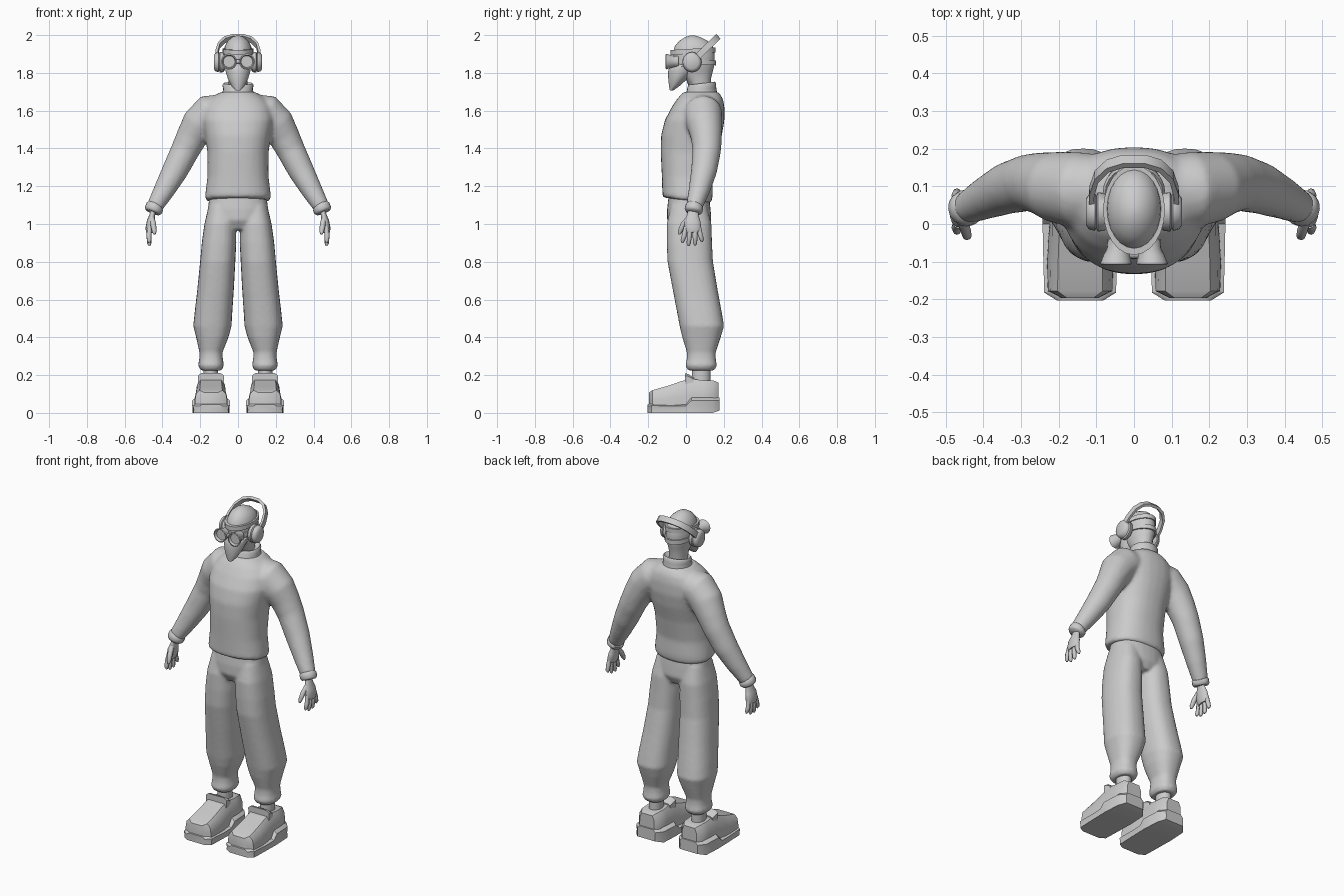
import bpy, bmesh, math
from mathutils import Vector as V

grey = bpy.data.materials.new("plain grey")
grey.diffuse_color = (0.6, 0.6, 0.6, 1)


def loft(name, rings, angle=50):
    """Skin a list of equal-length point rings and cap both ends."""
    bm = bmesh.new()
    vs = [[bm.verts.new(p) for p in r] for r in rings]
    n = len(vs[0])
    for a, b in zip(vs, vs[1:]):
        for i in range(n):
            bm.faces.new((a[i], a[(i + 1) % n], b[(i + 1) % n], b[i]))
    bm.faces.new(vs[0][::-1])
    bm.faces.new(vs[-1])
    bmesh.ops.recalc_face_normals(bm, faces=bm.faces)
    me = bpy.data.meshes.new(name)
    bm.to_mesh(me)
    bm.free()
    ob = bpy.data.objects.new(name, me)
    bpy.context.collection.objects.link(ob)
    me.materials.append(grey)
    shade(ob, angle)
    return ob


def select(obs):
    bpy.ops.object.select_all(action='DESELECT')
    for o in obs:
        o.select_set(True)
    bpy.context.view_layer.objects.active = obs[0]


def shade(ob, angle):
    select([ob])
    bpy.ops.object.shade_smooth_by_angle(angle=math.radians(angle))


def oval(c, u, v, n=20, p=2.0):
    """Superellipse ring around c spanned by the half axes u and v."""
    out = []
    for i in range(n):
        t = 2 * math.pi * i / n
        f = lambda k: math.copysign(abs(k) ** (2 / p), k)
        out.append(V(c) + V(u) * f(math.cos(t)) + V(v) * f(math.sin(t)))
    return out


def level(z, x0, x1, y0, y1, n=20, p=2.2, tilt=0):
    """Horizontal ring from its extents; tilt raises it towards the back."""
    ry = (y1 - y0) / 2
    return oval(((x0 + x1) / 2, (y0 + y1) / 2, z), ((x1 - x0) / 2, 0, 0), (0, ry, ry * tilt), n, p)


def tube(name, path, n=16, squash=1.0, angle=60):
    """Round limb through (x, y, z, radius) points; squash thins it across x."""
    rings = []
    for i, q in enumerate(path):
        d = (V(path[min(i + 1, len(path) - 1)][:3]) - V(path[max(i - 1, 0)][:3])).normalized()
        u = V((0, 1, 0)).cross(d).normalized()
        rings.append(oval(q[:3], u * q[3] * squash, d.cross(u) * q[3], n))
    return loft(name, rings, angle)


def mirror(ob):
    m = ob.modifiers.new("mirror", 'MIRROR')
    m.use_axis[0] = True
    select([ob])
    bpy.ops.object.modifier_apply(modifier=m.name)
    return ob


def fuse(name, obs, voxel, rounds):
    """Melt overlapping pieces into one garment."""
    select(obs)
    bpy.ops.object.join()
    ob = bpy.context.object
    ob.name = name
    r = ob.modifiers.new("remesh", 'REMESH')
    r.mode, r.voxel_size = 'VOXEL', voxel
    s = ob.modifiers.new("smooth", 'SMOOTH')
    s.iterations = rounds
    for m in ("remesh", "smooth"):
        bpy.ops.object.modifier_apply(modifier=m)
    shade(ob, 60)
    return ob


# sweater: torso with two sleeves
torso = [(1.125, .168, -.12, .13, -.12), (1.14, .176, -.126, .138, -.12), (1.17, .172, -.126, .142, -.08),
         (1.25, .162, -.128, .14, 0), (1.38, .162, -.134, .165, 0), (1.47, .175, -.132, .19, 0),
         (1.55, .19, -.112, .204, 0), (1.62, .18, -.075, .204, 0), (1.665, .145, -.045, .195, 0),
         (1.70, .09, -.012, .172, 0)]
body = loft("torso", [level(z, -w, w, a, b, 28, 2.3, t) for z, w, a, b, t in torso])
sleeve = mirror(tube("sleeve", [(.07, .09, 1.60, .09), (.15, .09, 1.585, .102), (.205, .098, 1.53, .095),
                                (.245, .108, 1.46, .083), (.28, .11, 1.39, .076), (.335, .095, 1.28, .069),
                                (.39, .07, 1.18, .057), (.445, .042, 1.085, .043)], 20))
fuse("sweater", [body, sleeve], .011, 7)

# collar and cuffs
loft("collar", [level(z, -w, w, a, b, 24, 2, .12) for z, w, a, b in
                ((1.68, .088, -.015, .165), (1.715, .078, .005, .16), (1.735, .083, .008, .16),
                 (1.745, .076, .016, .153), (1.73, .062, .03, .14))])
mirror(tube("cuff", [(.435, .048, 1.10, .040), (.44, .045, 1.093, .048), (.449, .04, 1.072, .048),
                     (.453, .038, 1.062, .040)]))

# trousers: pelvis with two legs
pelvis = loft("pelvis", [level(z, -w, w, a, b, 28, 2.3) for z, w, a, b in
                         ((1.17, .148, -.09, .12), (1.08, .16, -.1, .13), (1.02, .15, -.1, .135),
                          (.97, .09, -.07, .11))])
leg = mirror(loft("leg", [level(*r, n=24, p=2.4) for r in
                          ((1.10, .012, .155, -.08, .11), (1.0, .010, .178, -.102, .135),
                           (.90, .009, .192, -.102, .138), (.80, .014, .201, -.098, .143),
                           (.65, .022, .216, -.07, .168), (.53, .03, .23, -.047, .19),
                           (.46, .034, .237, -.034, .202), (.40, .05, .222, -.02, .184),
                           (.32, .082, .204, .005, .157), (.285, .08, .205, .004, .158),
                           (.25, .074, .212, -.003, .164), (.225, .086, .198, .01, .15))]))
fuse("trousers", [pelvis, leg], .009, 5)

# ankles
mirror(loft("ankle", [level(z, .105, .182, .03, .13, 14, 2) for z in (.12, .24)]))

# shoes: blocky cross-sections strung along y
def shoe_part(name, sections, c=.143):
    rings = []
    for y, wb, wt, zb, zt in sections:
        zm = zt - (zt - zb) * .22
        half = [(wb, zb), (wb * .99, zb + (zt - zb) * .4), (wt * 1.06, zm), (wt * .8, zt)]
        rings.append([(c + x, y, z) for x, z in half] + [(c - x, y, z) for x, z in reversed(half)])
    return mirror(loft(name, rings, 40))

shoe_part("shoe_upper", [(-.196, .05, .045, .03, .108), (-.178, .086, .075, .03, .12), (-.10, .088, .073, .03, .142),
                         (-.03, .084, .07, .03, .166), (.02, .08, .07, .03, .182), (.09, .078, .07, .03, .172),
                         (.145, .074, .066, .03, .172), (.172, .05, .045, .03, .16)])
shoe_part("shoe_sole", [(-.203, .058, .058, 0, .045), (-.182, .092, .09, 0, .05), (-.06, .096, .093, 0, .045),
                        (.0, .097, .094, 0, .048), (.03, .098, .094, 0, .085), (.14, .092, .088, .0, .085),
                        (.178, .06, .057, .012, .08)])
shoe_part("shoe_tongue", [(-.006, .07, .066, .15, .21), (.012, .07, .066, .15, .206), (.04, .066, .06, .15, .186)])

# head with neck
head = [(1.68, .048, .03, .13), (1.77, .05, .0, .132), (1.81, .062, -.05, .142), (1.85, .073, -.066, .152),
        (1.90, .076, -.07, .152), (1.94, .07, -.06, .142), (1.97, .054, -.035, .115), (1.99, .03, -.004, .075),
        (1.998, .008, .024, .045)]
loft("head", [level(z, -w, w, a, b, 24, 2) for z, w, a, b in head], 80)

# cap brim and goggle strap
def band(name, z, h, w, a, b, tilt=0):
    prof = ((-h, -.008), (-h, 0), (h, 0), (h, -.008))
    loft(name, [level(z + dz, -w - g, w + g, a - g, b + g, 24, 2, tilt) for dz, g in prof])

band("cap_brim", 1.915, .013, .082, -.082, .156, .06)
band("goggle_strap", 1.86, .013, .079, -.07, .160, -.06)

# face mask coming to a point at the chin
loft("face_mask", [level(z, -w, w, a, b, 16, 1.8) for z, w, a, b in
                   ((1.708, .014, -.086, -.066), (1.73, .034, -.09, -.035), (1.77, .054, -.094, .01),
                    (1.81, .066, -.094, .05), (1.835, .068, -.088, .06), (1.85, .05, -.07, .05))])

# goggles: flared cups with recessed lenses, and the bridge
mirror(loft("goggle_cup", [oval((x, y, 1.86), (r, 0, 0), (0, 0, r), 18) for x, y, r in
                           ((.04, -.04, .03), (.042, -.065, .03), (.046, -.085, .036), (.048, -.106, .042),
                            (.048, -.108, .036), (.047, -.094, .031))], 40))
loft("goggle_bridge", [oval((x, -.08, 1.86), (0, .012, 0), (0, 0, .012), 10) for x in (-.03, .03)])

# headphone ear cups
mirror(loft("ear_cup", [oval((x, .032, 1.857), (0, r, 0), (0, 0, r * 1.06), 20) for x, r in
                        ((.07, .04), (.078, .05), (.096, .052), (.1, .044), (.104, .05), (.12, .046), (.128, .034))], 45))

# headband leaning backwards over the head
side, lean = V((0, -.69, .72)) * .017, V((0, .72, .69))
arch = [(.113, 0), (.112, .07), (.1, .125), (.07, .165), (.03, .182)]
arch += [(-x, d) for x, d in reversed(arch)]
rings = []
for x, d in arch:
    c = V((x, .035, 1.862)) + lean * d
    out = (V((x * .8, 0, 0)) + lean * d).normalized() * .008
    rings.append([c + side + out, c - side + out, c - side - out, c + side - out])
loft("headband", rings, 40)

# hands: flat palm, four fingers and a thumb
mirror(tube("palm", [(.447, .04, 1.085, .028), (.453, .037, 1.05, .03), (.461, .034, 1.015, .043),
                     (.467, .036, .975, .046), (.469, .038, .955, .036)], 14, .5))
for i, (y, tip, low) in enumerate(((.0, -.018, .9), (.024, .014, .885), (.048, .048, .887), (.068, .084, .905))):
    mid = (y + tip) / 2
    mirror(tube(f"finger_{i + 1}", [(.467, y, .985, .012), (.472, mid, .94, .013), (.47, tip, low + .012, .011),
                                    (.467, tip, low, .005)], 8))
mirror(tube("thumb", [(.455, .012, 1.03, .014), (.448, -.015, .995, .015), (.443, -.032, .96, .012),
                      (.442, -.036, .945, .006)], 8))
